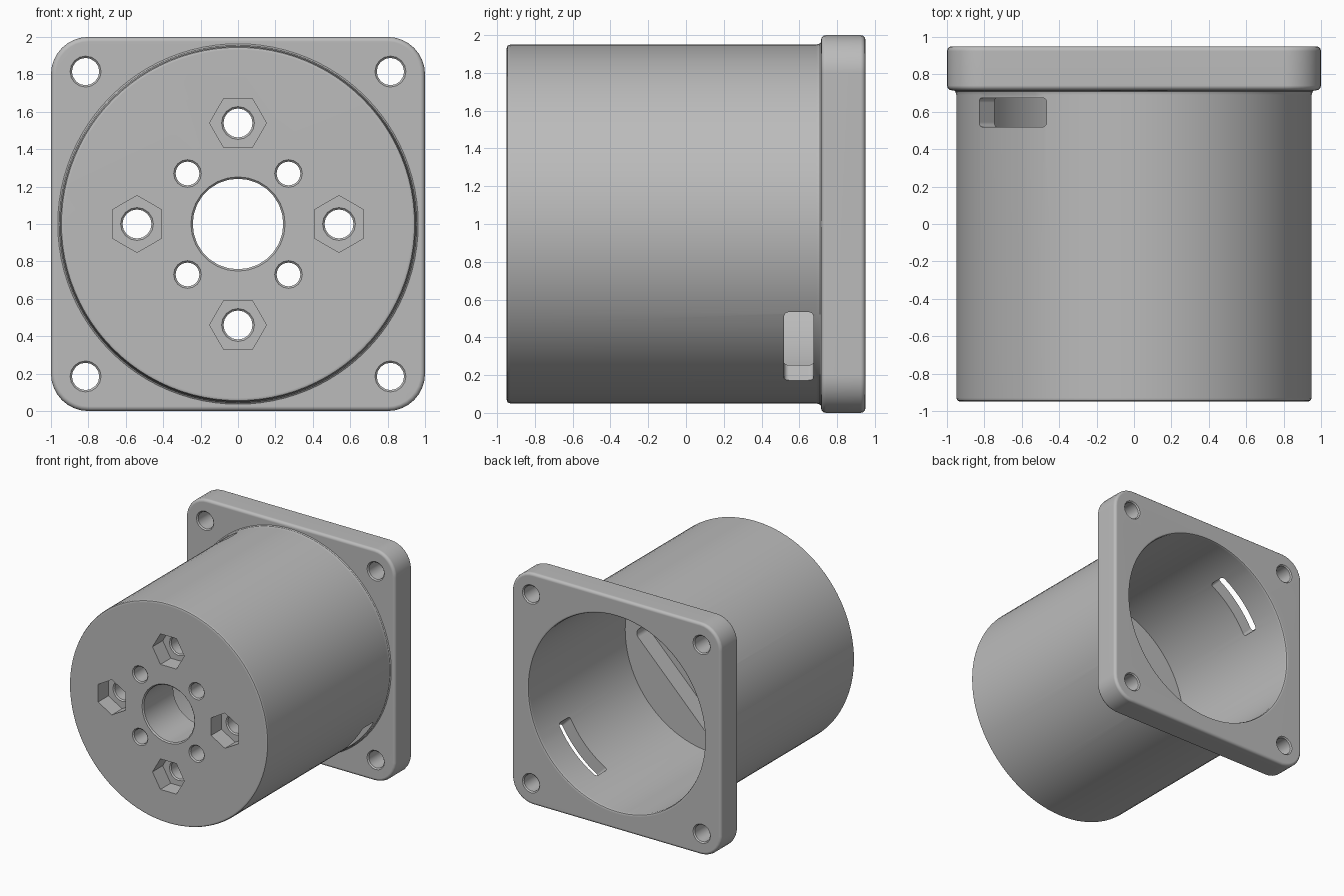
import bpy, bmesh
from math import cos, sin, pi, radians
from mathutils import Matrix, Vector

cube = bpy.data.objects.get("Cube")
if cube:
    bpy.data.objects.remove(cube, do_unlink=True)

MID = 1.0          # height of the housing axis
FRONT, BACK = -0.95, 0.95
BORE_FLOOR, POCKET_FLOOR = -0.37, -0.53

grey = bpy.data.materials.new("plain grey")
grey.use_nodes = True
grey.diffuse_color = (0.5, 0.5, 0.5, 1)
grey.node_tree.nodes["Principled BSDF"].inputs["Base Color"].default_value = (0.5, 0.5, 0.5, 1)


def to_object(name, bm):
    bmesh.ops.recalc_face_normals(bm, faces=bm.faces)
    mesh = bpy.data.meshes.new(name)
    bm.to_mesh(mesh)
    bm.free()
    mesh.materials.append(grey)
    obj = bpy.data.objects.new(name, mesh)
    bpy.context.collection.objects.link(obj)
    return obj


def lathe(name, profile, sides, x=0, z=0, phase=0):
    """Turn (radius, y) points around an axis parallel to y."""
    bm = bmesh.new()
    rings = []
    for r, y in profile:
        angles = [phase + 2 * pi * i / sides for i in range(sides)]
        rings.append([bm.verts.new((x + r * cos(a), y, MID + z + r * sin(a))) for a in angles])
    for low, high in zip(rings, rings[1:]):
        for i in range(sides):
            j = (i + 1) % sides
            bm.faces.new((low[i], low[j], high[j], high[i]))
    bm.faces.new(rings[0])
    bm.faces.new(rings[-1])
    return to_object(name, bm)


def block(name, size, place, axis, corner, rim=0):
    """Box with rounded edges along one axis and optional softened rims."""
    bm = bmesh.new()
    bmesh.ops.create_cube(bm, size=1, matrix=Matrix.Diagonal((*size, 1)))

    def along(e):
        d = (e.verts[0].co - e.verts[1].co).normalized()
        return abs(d[axis]) > 0.99

    bmesh.ops.bevel(bm, geom=[e for e in bm.edges if along(e)], offset=corner,
                    segments=8, profile=0.5, affect='EDGES')
    if rim:
        ends = [f for f in bm.faces if abs(f.calc_center_median()[axis]) > size[axis] * 0.49]
        edges = list({e for f in ends for e in f.edges})
        bmesh.ops.bevel(bm, geom=edges, offset=rim, segments=3, profile=0.5, affect='EDGES')
    bmesh.ops.transform(bm, matrix=place, verts=bm.verts)
    return to_object(name, bm)


def combine(target, tool, operation='DIFFERENCE'):
    mod = target.modifiers.new("combine", 'BOOLEAN')
    mod.object, mod.operation, mod.solver = tool, operation, 'EXACT'
    bpy.context.view_layer.objects.active = target
    bpy.ops.object.modifier_apply(modifier=mod.name)
    bpy.data.objects.remove(tool, do_unlink=True)


def hole(name, r, y0, y1, x=0, z=0, sides=16, flare=0.01):
    """Through-hole cutter with softened mouths."""
    profile = [(r + flare, y0 - 0.05), (r + flare, y0), (r, y0 + flare),
               (r, y1 - flare), (r + flare, y1), (r + flare, y1 + 0.05)]
    return lathe(name, profile, sides, x, z)


# Round barrel with soft front edge and a small fillet at the flange
housing = lathe("motor_housing", [(0.93, FRONT), (0.944, -0.944), (0.95, -0.93), (0.95, 0.69),
                                  (0.956, 0.709), (0.97, 0.72), (0.97, 0.8)], 96)

# Square mounting flange
flange = block("flange", (2, 0.235, 2), Matrix.Translation((0, 0.8325, MID)), 1, 0.2, 0.025)
combine(housing, flange, 'UNION')

# Main bore from the back
combine(housing, lathe("bore", [(0.84, BORE_FLOOR), (0.84, BACK - 0.02), (0.846, BACK - 0.006),
                                (0.86, BACK), (0.86, BACK + 0.1)], 96))

# Diagonal square motor pocket in the bore floor
depth = BORE_FLOOR - POCKET_FLOOR + 0.1
pocket = Matrix.Translation((0, POCKET_FLOOR + depth / 2, MID)) @ Matrix.Rotation(pi / 4, 4, 'Y')
combine(housing, block("pocket", (1.06, depth, 1.06), pocket, 1, 0.05))

# Central shaft opening
combine(housing, hole("shaft_opening", 0.242, FRONT, POCKET_FLOOR, sides=28))

# Small holes, bolt holes, nut recesses and flange corner holes
for i in range(4):
    a = i * pi / 2
    x, z = 0.54 * cos(a), 0.54 * sin(a)
    combine(housing, lathe("nut_recess", [(0.152, FRONT - 0.1), (0.152, FRONT + 0.14)], 6,
                           x, z, a + pi / 2))
    combine(housing, hole("bolt_hole", 0.078, FRONT + 0.14, POCKET_FLOOR, x, z))
    b = a + pi / 4
    sx, sz = (1 if cos(b) > 0 else -1), (1 if sin(b) > 0 else -1)
    combine(housing, hole("small_hole", 0.064, FRONT, POCKET_FLOOR, 0.27 * sx, 0.27 * sz))
    combine(housing, hole("corner_hole", 0.073, 0.715, BACK, 0.815 * sx, 0.815 * sz))

# Two opposite slots through the barrel wall beside the flange
for angle in (135, -45):
    a = radians(angle)
    turn = Matrix.Rotation(-a, 4, 'Y')
    centre = Vector((0.9 * cos(a), 0.597, MID + 0.9 * sin(a)))
    combine(housing, block("slot", (0.4, 0.155, 0.51), Matrix.Translation(centre) @ turn, 0, 0.025))

# Smooth curved walls, crisp flat faces
bpy.ops.object.select_all(action='DESELECT')
housing.select_set(True)
bpy.context.view_layer.objects.active = housing
bpy.ops.object.shade_smooth_by_angle(angle=radians(32))
weighted = housing.modifiers.new("flat_faces", 'WEIGHTED_NORMAL')
weighted.keep_sharp = True
